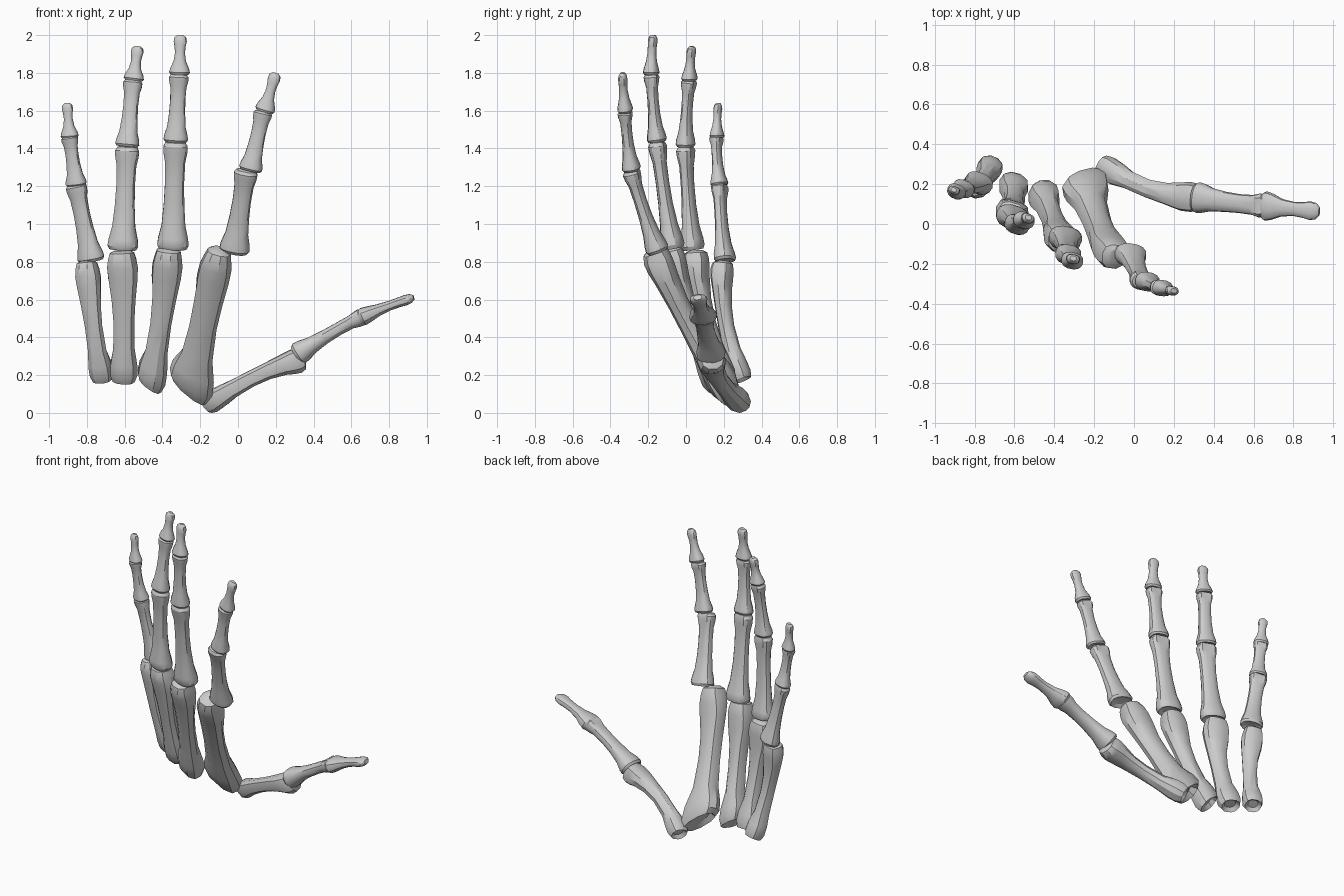
import bpy, bmesh, math
from mathutils import Vector

# Stations per bone kind: t, width factor, depth factor, palmar notch
PHALANX = [(0.03, .55, .5, 0), (0, .88, .85, 0), (.035, 1, 1, 0), (.10, .95, .95, 0),
           (.22, .76, .74, 0), (.42, .66, .60, 0), (.62, .62, .56, 0), (.80, .66, .60, .1),
           (.89, .78, .76, .3), (.95, .80, .82, .4), (.985, .66, .66, .3), (1, .36, .36, .1)]
DISTAL = [(0.04, .5, .5, 0), (0, .85, .85, 0), (.06, 1, 1, 0), (.17, .90, .88, 0),
          (.34, .60, .66, 0), (.55, .48, .54, 0), (.72, .54, .54, 0), (.84, .64, .58, 0),
          (.94, .56, .50, 0), (1, .30, .28, 0)]
METACARPAL = [(0.03, .5, .5, 0), (0, .82, .82, 0), (.05, 1, 1, 0), (.13, .98, .95, 0),
              (.25, .78, .78, 0), (.45, .74, .68, 0), (.62, .84, .70, 0), (.78, 1, .84, .1),
              (.87, 1.04, 1.0, .25), (.93, .94, 1.04, .3), (.98, .82, .88, .2), (1, .48, .5, 0)]


def bone(name, kind, p0, p1, w, d, across, bow=(0, 0, 0), taper=1.0, skew=0.0, sides=14):
    """Loft a bone from base p0 to head p1, bowed at the middle; skew tilts the base face."""
    p0, p1, bow = Vector(p0), Vector(p1), Vector(bow)
    bm = bmesh.new()
    rings = []
    for t, fw, fd, notch in kind:
        c = p0.lerp(p1, t) + bow * 4 * t * (1 - t)
        axis = (p1 - p0 + bow * 4 * (1 - 2 * t)).normalized()
        u = Vector(across)
        u = (u - axis * u.dot(axis)).normalized()
        v = axis.cross(u)                      # palm side
        k = 1 + (taper - 1) * t
        kd = max(k, 1 - .05 * t)               # depth never tapers much
        tilt = skew * max(0, 1 - t / .35)
        ring = []
        for i in range(sides):
            a = 2 * math.pi * i / sides
            ca, sa = math.cos(a), math.sin(a)
            x = math.copysign(abs(ca) ** .85, ca)
            y = math.copysign(abs(sa) ** .85, sa)
            if y > 0:                          # flatter palm side, grooved head
                y *= .9 * (1 - notch * max(0, 1 - abs(x) * 1.6))
                if kind is METACARPAL and .2 < t < .7:
                    x *= .85                   # ridged shaft
            ring.append(bm.verts.new(c + u * x * w * fw * k + v * y * d * fd * kd
                                     - axis * x * tilt))
        rings.append(ring)
    for a, b in zip(rings, rings[1:]):
        for i in range(sides):
            j = (i + 1) % sides
            bm.faces.new((a[i], a[j], b[j], b[i]))
    bm.faces.new(rings[0][::-1])
    bm.faces.new(rings[-1])
    bmesh.ops.recalc_face_normals(bm, faces=bm.faces)
    me = bpy.data.meshes.new(name)
    bm.to_mesh(me)
    bm.free()
    ob = bpy.data.objects.new(name, me)
    bpy.context.collection.objects.link(ob)
    bpy.ops.object.select_all(action='DESELECT')
    ob.select_set(True)
    bpy.context.view_layer.objects.active = ob
    bpy.ops.object.shade_smooth_by_angle(angle=math.radians(32))


# Fingers: joints from wrist to tip, across direction, size, metacarpal (w, d, bow, taper, skew)
FINGERS = {
    "index": ([(-.255, .225, .125), (-.095, -.165, .87), (-.02, -.145, .855), (.045, -.29, 1.29),
               (.065, -.285, 1.285), (.135, -.32, 1.60), (.14, -.318, 1.595), (.20, -.335, 1.80)],
              (1, -.2, -.1), .96, (.128, .085, (-.005, -.025, 0), .6, .06)),
    "middle": ([(-.465, .17, .15), (-.365, -.08, .875), (-.345, -.065, .87), (-.33, -.15, 1.44),
                (-.33, -.15, 1.435), (-.312, -.18, 1.795), (-.31, -.182, 1.79), (-.305, -.172, 2.0)],
               (1, -.2, 0), 1.0, (.08, .078, (.01, -.02, 0), .98, .03)),
    "ring": ([(-.605, .215, .17), (-.615, .055, .86), (-.61, .04, .865), (-.585, 0, 1.415),
              (-.587, 0, 1.41), (-.555, .02, 1.765), (-.553, .02, 1.76), (-.53, .033, 1.94)],
             (1, -.3, 0), .98, (.074, .066, (.005, -.03, 0), 1.12, 0)),
    "little": ([(-.715, .30, .175), (-.80, .20, .805), (-.775, .21, .805), (-.86, .18, 1.215),
                (-.855, .18, 1.205), (-.893, .163, 1.465), (-.89, .166, 1.455), (-.905, .172, 1.64)],
               (1, -.4, 0), .86, (.064, .062, (-.01, -.04, 0), 1.04, 0)),
}
for name, (p, across, s, (mw, md, bow, taper, skew)) in FINGERS.items():
    bone(name + "_metacarpal", METACARPAL, p[0], p[1], mw, md, across, bow, taper, skew, 10)
    bone(name + "_proximal_phalanx", PHALANX, p[2], p[3], .085 * s, .066 * s, across, (0, -.006, 0), .97)
    bone(name + "_middle_phalanx", PHALANX, p[4], p[5], .066 * s, .054 * s, across, (0, -.005, 0))
    bone(name + "_distal_phalanx", DISTAL, p[6], p[7], .056 * s, .045 * s, across, (0, -.003, 0))

# Thumb
thumb = (.2, 1, .15)
bone("thumb_metacarpal", METACARPAL, (-.16, .30, .045), (.35, .14, .295), .062, .062,
     thumb, (0, -.055, .026), 1.2, 0, 10)
bone("thumb_proximal_phalanx", PHALANX, (.31, .135, .31), (.665, .09, .52), .078, .066,
     thumb, (0, -.005, .006), .97)
bone("thumb_distal_phalanx", DISTAL, (.645, .092, .505), (.93, .062, .612), .074, .05,
     thumb, (0, 0, .005))
